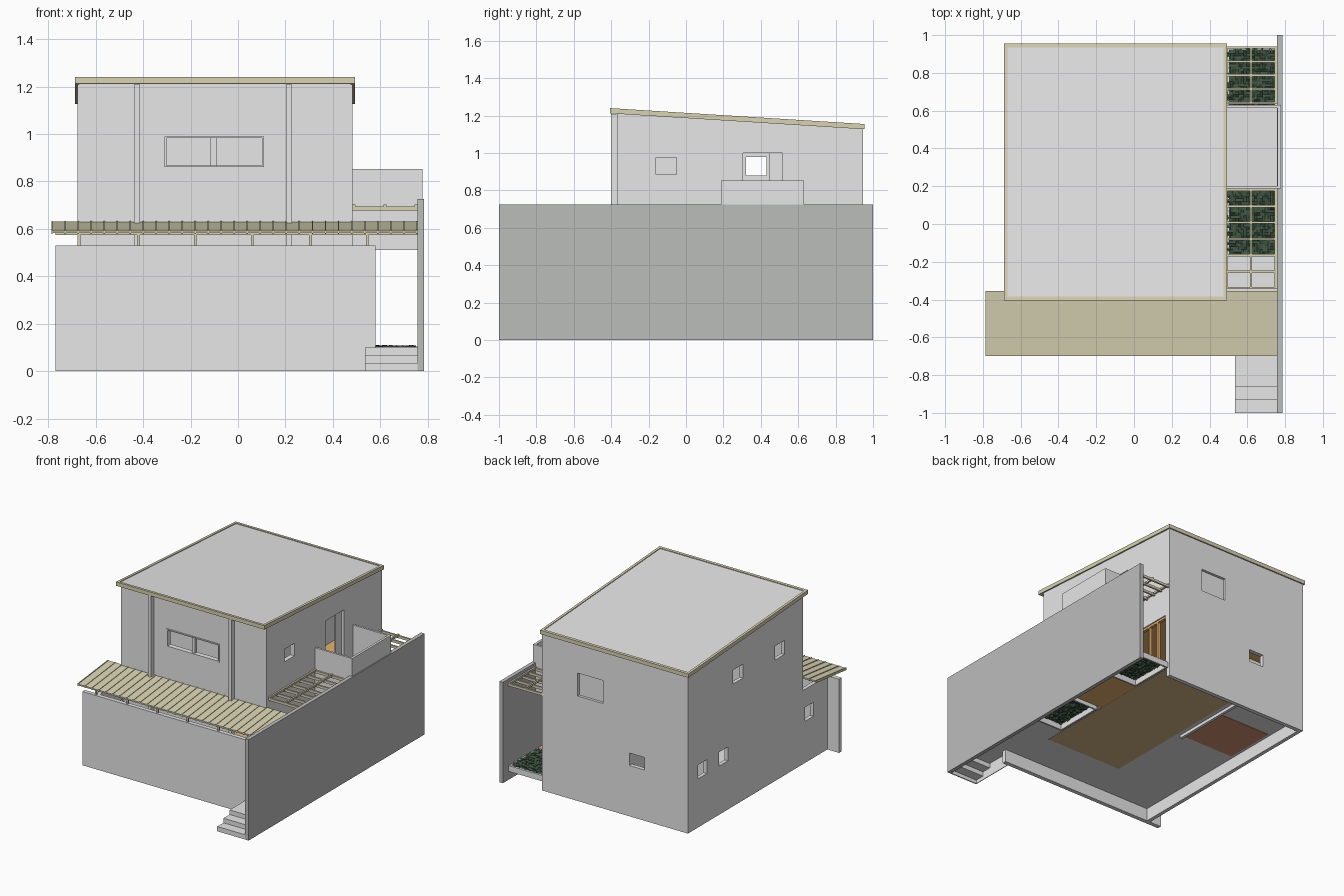
import bpy, bmesh, random
random.seed(4)

def mat(name, r, g, b):
    m = bpy.data.materials.new(name)
    m.diffuse_color = (r, g, b, 1)
    return m

LIGHT = mat("light_plaster", .80, .80, .80)
GREY = mat("grey_concrete", .50, .51, .50)
BEIGE = mat("beige_trim", .69, .65, .45)
WOOD = mat("orange_wood", .79, .45, .16)
BROWN = mat("brown_floor", .68, .46, .25)
RED = mat("red_tile", .68, .29, .17)
GREEN = mat("dark_foliage", .05, .09, .055)

def add(name, bm, m):
    bmesh.ops.recalc_face_normals(bm, faces=bm.faces)
    me = bpy.data.meshes.new(name)
    bm.to_mesh(me)
    bm.free()
    o = bpy.data.objects.new(name, me)
    bpy.context.collection.objects.link(o)
    if m:
        me.materials.append(m)
    return o

# Extrude a (y, z) profile along x
def prism(name, pts, x0, x1, m, bm=None):
    own = bm is None
    bm = bm or bmesh.new()
    a = [bm.verts.new((x0, y, z)) for y, z in pts]
    b = [bm.verts.new((x1, y, z)) for y, z in pts]
    bm.faces.new(a)
    bm.faces.new(b[::-1])
    n = len(pts)
    for i in range(n):
        j = (i + 1) % n
        bm.faces.new((a[i], b[i], b[j], a[j]))
    return add(name, bm, m) if own else None

def rect(y0, y1, z0, z1):
    return [(y0, z0), (y1, z0), (y1, z1), (y0, z1)]

# Several boxes (x0, x1, y0, y1, z0, z1) in one object
def boxes(name, m, *bs):
    bm = bmesh.new()
    for x0, x1, y0, y1, z0, z1 in bs:
        prism("", rect(y0, y1, z0, z1), x0, x1, None, bm)
    return add(name, bm, m)

def cut(obj, *bs):
    for b in bs:
        c = boxes("cutter", None, b)
        c.hide_render = True
        md = obj.modifiers.new("cut", 'BOOLEAN')
        md.operation = 'DIFFERENCE'
        md.solver = 'EXACT'
        md.object = c
        ev = obj.evaluated_get(bpy.context.evaluated_depsgraph_get())
        me = bpy.data.meshes.new_from_object(ev)
        obj.modifiers.clear()
        obj.data = me
        bpy.data.objects.remove(c)

# House shell with window and door openings
house = prism("house_walls", [(-.365, 0), (.945, 0), (.945, 1.13), (-.365, 1.21)], -.677, .483, LIGHT)
cut(house,
    (-.65, .45, -.335, .915, -.1, 1.1),
    (-.65, .6, -.5, .915, -.2, .095),         # front and right walls start at floor level
    (-.31, .11, -.5, -.3, .86, .99),          # front window
    (.4, .6, -.16, -.05, .885, .975),         # small right window
    (.4, .6, .305, .515, .63, 1.0),           # balcony door
    (.4, .6, .20, .90, .11, .48),             # garden screen opening
    (-.8, -.6, .32, .43, .88, .98),           # left windows
    (-.8, -.6, -.15, -.045, .87, .97),
    (-.8, -.6, .49, .59, .35, .45),
    (-.8, -.6, .73, .83, .35, .45),
    (0.0, .2, .85, 1.0, .755, .92),           # back windows
    (-.33, -.21, .85, 1.0, .365, .455),
    (.2, .4, -.5, -.3, .11, .46))             # entrance

# Pillars on the upper front
boxes("front_pillars", LIGHT, *[(x - .0125, x + .0125, -.4, -.364, .1, 1.209) for x in (-.425, .215)])

# Front window frame and mullion
boxes("front_window_frame", LIGHT,
      (-.31, .11, -.372, -.335, .86, .868), (-.31, .11, -.372, -.335, .982, .99),
      (-.31, -.302, -.372, -.335, .868, .982), (.102, .11, -.372, -.335, .868, .982),
      (-.115, -.09, -.36, -.34, .868, .982))
boxes("back_window_pane", LIGHT, (0, .2, .92, .926, .755, .92))
boxes("balcony_door_panel", LIGHT, (.455, .465, .445, .515, .63, 1.0))

# Sloping roof: raised beige border around an inset panel
def slope(y, d=0):
    return (y, 1.24 - (y + .405) * .085 / 1.36 + d)
bm = bmesh.new()
for x0, x1, y0, y1 in ((-.688, -.67, -.405, .955), (.475, .493, -.405, .955),
                       (-.67, .475, -.405, -.385), (-.67, .475, .935, .955)):
    prism("", [slope(y0), slope(y1), slope(y1, -.028), slope(y0, -.028)], x0, x1, None, bm)
add("roof_trim", bm, BEIGE)
prism("roof_panel", [slope(-.385, -.024), slope(.935, -.024), slope(.935, -.005), slope(-.385, -.005)],
      -.67, .475, LIGHT)

# Boundary wall, front wall and porch side wall
boxes("boundary_wall", GREY, (.757, .785, -1, 1, 0, .725))
boxes("front_wall", LIGHT, (-.77, .58, -.67, -.64, 0, .53))
porch = boxes("porch_side_wall", LIGHT, (-.677, -.65, -.641, -.364, 0, .53))
cut(porch, (-.8, -.6, -.48, -.385, .3, .4))

# Entrance steps, hollow underneath, and path
prism("entrance_steps", [(-1, 0), (-1, .034), (-.93, .034), (-.93, .067), (-.86, .067), (-.86, .1), (-.64, .1),
                         (-.64, .092), (-.852, .092), (-.852, .059), (-.922, .059), (-.922, .026), (-.992, .026), (-.992, 0)],
      .54, .757, LIGHT)
prism("steps_side", [(-1, 0), (-1, .034), (-.93, .034), (-.93, .067), (-.86, .067), (-.86, .1), (-.64, .1), (-.64, 0)],
      .535, .54, LIGHT)
boxes("path_paving", LIGHT, (.48, .757, -.64, -.17, .1, .104))

# Ground floor slabs and finishes
boxes("ground_slab", LIGHT, (-.651, .48, -.641, .916, .092, .1), (.48, .757, -.64, -.17, .092, .1))
boxes("living_floor", BROWN, (-.16, .45, -.35, .90, .089, .103))
boxes("bath_floor", RED, (-.63, -.22, .26, .64, .089, .103))
boxes("side_deck", WOOD, (.452, .757, .20, .60, .088, .104))
boxes("ground_partitions", LIGHT, (-.21, -.19, .25, .915, .07, .6), (-.65, -.21, .645, .66, .1, .6))

# Upper floor and its partitions
boxes("upper_floor", WOOD, (-.65, .45, -.335, .915, .60, .635))
boxes("upper_partitions", LIGHT, (.235, .25, -.335, .30, .635, 1.1), (.235, .25, .46, .915, .635, 1.1),
      (-.65, .235, .01, .025, .635, 1.1))

# Wooden garden screen
boxes("garden_screen", WOOD, (.455, .475, .20, .90, .11, .125), (.455, .475, .20, .90, .465, .48),
      *[(.455, .475, .20 + i * .0858, .214 + i * .0858, .125, .465) for i in range(9)])

# Planting beds: kerb plus rough foliage sheet
for k, (y0, y1) in enumerate(((-.17, .20), (.60, .935))):
    x0, x1, t = .49, .757, .012
    boxes("bed_kerb_%d" % k, LIGHT, (x0, x1, y0, y0 + t, .06, .102), (x0, x1, y1 - t, y1, .06, .102),
          (x0, x0 + t, y0 + t, y1 - t, .06, .102), (x1 - t, x1, y0 + t, y1 - t, .06, .102))
    bm = bmesh.new()
    bmesh.ops.create_grid(bm, x_segments=18, y_segments=24, size=.5)
    for v in bm.verts:
        v.co.x = (x0 + x1) / 2 + v.co.x * (x1 - x0 - t)
        v.co.y = (y0 + y1) / 2 + v.co.y * (y1 - y0 - t)
        v.co.z = random.uniform(.092, .11)
    add("bed_foliage_%d" % k, bm, GREEN)

# Balcony
boxes("balcony", LIGHT, (.48, .777, .187, .63, .51, .62),
      (.48, .777, .187, .202, .62, .853), (.48, .777, .615, .63, .62, .853), (.76, .777, .202, .615, .62, .853))

# Side pergolas
for k, (y0, y1, n) in enumerate(((-.345, .187, 6), (.635, .94, 4))):
    bs = [(x - .006, x + .006, y0, y1, .688, .702) for x in (.489, .62, .75)]
    for i in range(n + 1):
        y = y0 + .006 + (y1 - y0 - .012) * i / n
        bs.append((.483, .757, y - .006, y + .006, .677, .695))
    boxes("pergola_%d" % k, BEIGE, *bs)

# Front awning: sloped sheet, ribs, beam and short posts
prism("awning_sheet", [(-.7, .582), (-.7, .592), (-.355, .630), (-.355, .620)], -.787, .757, BEIGE)
bm = bmesh.new()
for i in range(29):
    x = -.787 + i * .0549
    prism("", [(-.7, .578), (-.7, .596), (-.355, .634), (-.355, .616)], x, x + .006, None, bm)
add("awning_ribs", bm, BEIGE)
boxes("awning_beam", BEIGE, (-.77, .757, -.661, -.649, .574, .588))
boxes("awning_posts", BEIGE, *[(x - .006, x + .006, -.661, -.649, .53, .575)
                               for x in (-.67, -.42, -.18, .06, .305, .545)])
